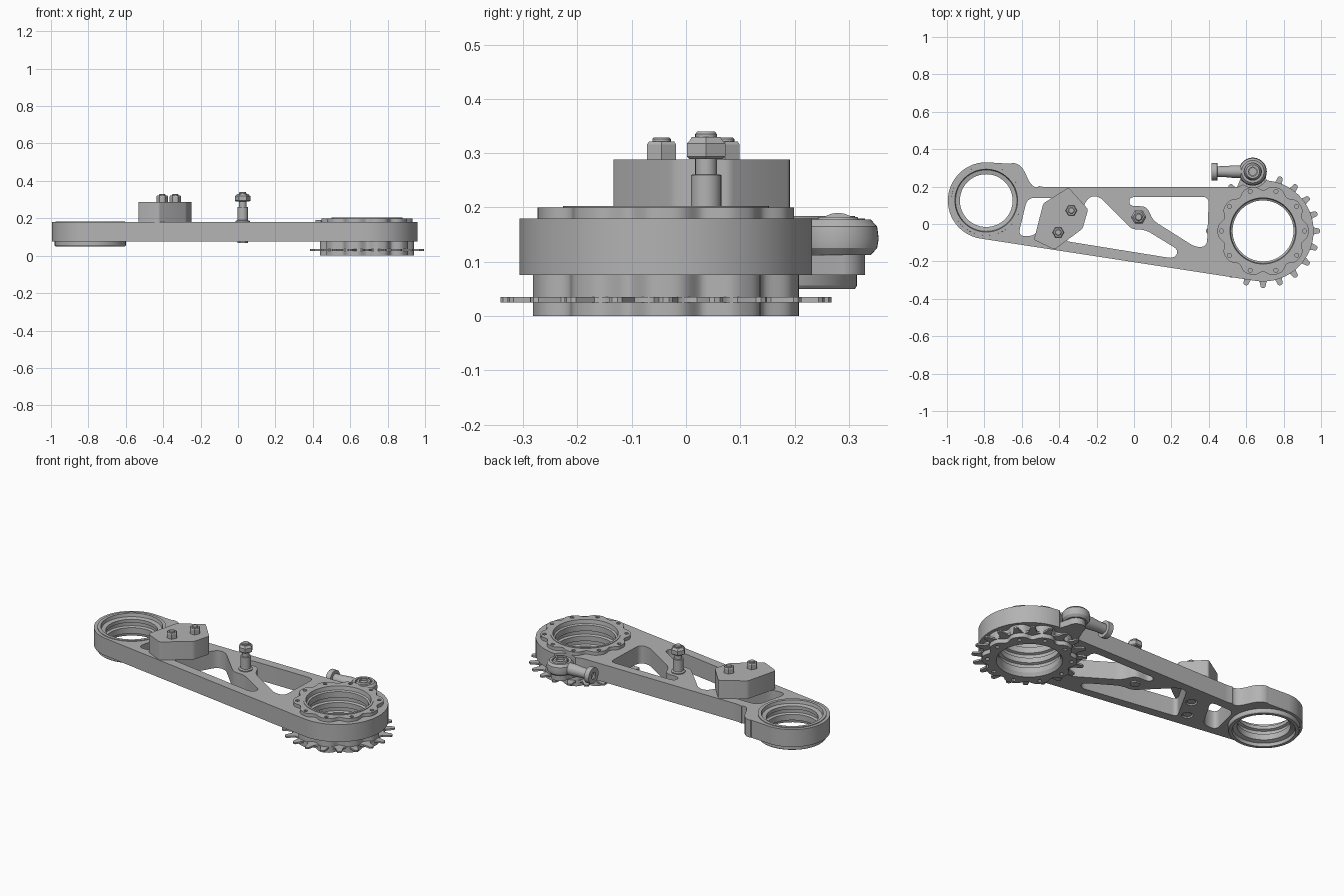
import bpy
import math
from mathutils import Vector

old = bpy.data.objects.get("Cube")
if old:
    bpy.data.objects.remove(old, do_unlink=True)

metal = bpy.data.materials.new("grey metal")
metal.use_nodes = True
grey = (0.45, 0.45, 0.45, 1)
metal.diffuse_color = grey
metal.node_tree.nodes["Principled BSDF"].inputs["Base Color"].default_value = grey

REAR = Vector((-0.79, 0.125))     # small bearing end
HUB = Vector((0.69, -0.037))      # sprocket end
EYE = Vector((0.635, 0.28))       # rod end
POST = Vector((0.025, 0.037))
NUTS = [Vector((-0.335, 0.072)), Vector((-0.405, -0.045))]


def finish(obj):
    bpy.ops.object.select_all(action='DESELECT')
    obj.select_set(True)
    bpy.context.view_layer.objects.active = obj
    if obj.type == 'CURVE':
        bpy.ops.object.convert(target='MESH')
        obj = bpy.context.object
    obj.data.materials.clear()
    obj.data.materials.append(metal)
    bpy.ops.object.shade_smooth_by_angle(angle=math.radians(30))
    return obj


def polar(c, r, deg):
    a = math.radians(deg)
    return Vector((c[0] + r * math.cos(a), c[1] + r * math.sin(a)))


def arc(c, r, a0, a1, n=48):
    return [polar(c, r, a0 + (a1 - a0) * i / n) for i in range(n + 1)]


def circle(c, r, n=48):
    return arc(c, r, 0, 360, n)[:-1]


def rounded(points, radius, n=5):
    """Polygon with its corners replaced by short curves."""
    pts = [Vector(p) for p in points]
    out = []
    for i, p in enumerate(pts):
        a, b = pts[i - 1] - p, pts[(i + 1) % len(pts)] - p
        s = p + a.normalized() * min(radius, a.length * 0.48)
        e = p + b.normalized() * min(radius, b.length * 0.48)
        for k in range(n + 1):
            t = k / n
            out.append(s * (1 - t) ** 2 + p * 2 * t * (1 - t) + e * t * t)
    return out


def slab(name, loops, z0, z1):
    """Flat plate: the first loop is the outline, the others are holes."""
    cu = bpy.data.curves.new(name, 'CURVE')
    cu.dimensions = '2D'
    cu.fill_mode = 'BOTH'
    cu.extrude = (z1 - z0) / 2
    for loop in loops:
        sp = cu.splines.new('POLY')
        sp.points.add(len(loop) - 1)
        for q, p in zip(sp.points, loop):
            q.co = (p[0], p[1], 0, 1)
        sp.use_cyclic_u = True
    obj = bpy.data.objects.new(name, cu)
    obj.location.z = (z0 + z1) / 2
    bpy.context.collection.objects.link(obj)
    return finish(obj)


def lathe(name, profile, centre, n=48, ring=False, z=0.0, rot=(0, 0, 0)):
    """Turn a (radius, height) profile; ring closes it around an open bore."""
    m = len(profile)
    verts = [(r * math.cos(2 * math.pi * i / n), r * math.sin(2 * math.pi * i / n), h)
             for i in range(n) for r, h in profile]
    faces = [(i * m + j, (i + 1) % n * m + j, (i + 1) % n * m + (j + 1) % m, i * m + (j + 1) % m)
             for i in range(n) for j in range(m if ring else m - 1)]
    if not ring:
        faces += [[i * m for i in reversed(range(n))], [i * m + m - 1 for i in range(n)]]
    me = bpy.data.meshes.new(name)
    me.from_pydata(verts, [], faces)
    obj = bpy.data.objects.new(name, me)
    obj.location = (centre[0], centre[1], z)
    obj.rotation_euler = rot
    bpy.context.collection.objects.link(obj)
    return finish(obj)


def scallop(c, r, depth, count, n=200):
    return [polar(c, r - depth * (0.5 - 0.5 * math.cos(math.radians(360 * i / n * count))) ** 2,
                  360 * i / n) for i in range(n)]


# Arm plate outline, with a round bite clearing the rod end
top_edge = [Vector((-0.48 + i * 0.02, 0.197)) for i in range(52)]
outline = (arc(REAR, 0.205, 261.3, 90)
           + rounded([(-0.68, 0.33), (-0.60, 0.32), (-0.55, 0.197), (-0.49, 0.197)], 0.07)[3:-3]
           + top_edge + arc(HUB, 0.27, 119, -98.7, 80))
outline = [EYE + (p - EYE).normalized() * 0.085 if (p - EYE).length < 0.085 else p
           for p in outline]
window_left = rounded([(-0.62, -0.065), (-0.53, -0.065), (-0.41, 0.14), (-0.57, 0.14)], 0.04)
window_mid = rounded([(-0.375, -0.09), (-0.24, 0.148), (-0.185, 0.148), (-0.05, 0.01),
                      (-0.01, -0.03), (0.06, -0.03), (0.24, -0.14), (0.215, -0.185)], 0.035)
window_right = rounded([(-0.025, 0.145), (0.40, 0.145), (0.39, -0.12), (0.33, -0.125),
                        (0.10, 0.02), (0.07, 0.095), (-0.025, 0.095)], 0.035)
slab("arm_plate", [outline, window_left, window_mid, window_right,
                   circle(REAR, 0.184), circle(HUB, 0.184)]
     + [circle(p, 0.03, 24) for p in NUTS], 0.076, 0.18)

# Small bearing at the rear end
lathe("rear_bearing", [(0.186, 0.05), (0.19, 0.056), (0.19, 0.08), (0.186, 0.184),
                       (0.168, 0.184), (0.164, 0.165), (0.141, 0.16), (0.141, 0.14),
                       (0.155, 0.135), (0.155, 0.115), (0.141, 0.11), (0.141, 0.075),
                       (0.164, 0.068), (0.168, 0.05)], REAR, 64, True)

# Hub: bearing sleeve, top flange, lower carrier and sprocket
lathe("hub_sleeve", [(0.19, 0), (0.19, 0.203), (0.177, 0.203), (0.173, 0.18), (0.163, 0.175),
                     (0.163, 0.14), (0.177, 0.135), (0.177, 0.115), (0.163, 0.11),
                     (0.163, 0.08), (0.177, 0.075), (0.177, 0.055), (0.163, 0.05),
                     (0.163, 0.02), (0.175, 0)], HUB, 64, True)
bolt_holes = [circle(polar(HUB, 0.222, 36 * i), 0.011, 12) for i in range(10)]
slab("hub_flange", [scallop(HUB, 0.243, 0.025, 10), circle(HUB, 0.188)] + bolt_holes, 0.18, 0.2)
slab("sprocket_carrier", [scallop(HUB, 0.252, 0.03, 10), circle(HUB, 0.188)] + bolt_holes,
     0, 0.076)
teeth = []
for i in range(20):
    for r, d in ((0.25, -7.5), (0.256, -5), (0.28, -3.4), (0.3, -2.4), (0.305, -1),
                 (0.305, 1), (0.3, 2.4), (0.28, 3.4), (0.256, 5), (0.25, 7.5)):
        teeth.append(polar(HUB, r, 18 * i + d))
slab("sprocket", [teeth, circle(HUB, 0.2)], 0.025, 0.035)

# Clamp block with its two bolts
block = [(-0.35, 0.195), (-0.245, 0.078), (-0.275, -0.025), (-0.425, -0.137),
         (-0.535, -0.085), (-0.485, 0.11)]
slab("clamp_block", [rounded(block, 0.012, 3)], 0.18, 0.288)
for i, p in enumerate(NUTS):
    lathe(f"clamp_nut_{i + 1}", [(0.031, 0.288), (0.031, 0.316), (0.027, 0.321)], p, 6)
    lathe(f"clamp_bolt_{i + 1}", [(0.017, 0.09), (0.017, 0.326), (0.014, 0.329)], p, 20)
    lathe(f"clamp_bolt_head_{i + 1}", [(0.026, 0.08), (0.026, 0.1)], p, 6)

# Upright post with nut
lathe("post", [(0.038, 0.17), (0.038, 0.186), (0.028, 0.19), (0.028, 0.26), (0.02, 0.261),
               (0.02, 0.335), (0.016, 0.34)], POST, 28)
lathe("post_nut", [(0.035, 0.289), (0.041, 0.294), (0.041, 0.318), (0.035, 0.323),
                   (0.03, 0.33)], POST, 6)
lathe("post_bolt_head", [(0.028, 0.068), (0.028, 0.08)], POST, 6)

# Rod end on a lug beside the hub
lug = arc(EYE, 0.05, 180, 0, 20) + [Vector((0.72, 0.17)), Vector((0.54, 0.17))]
slab("rod_end_lug", [lug], 0.076, 0.112)
lathe("rod_end_eye", [(0.06, 0.112), (0.072, 0.125), (0.075, 0.143), (0.072, 0.165),
                      (0.06, 0.178), (0.046, 0.178), (0.046, 0.112)], EYE, 40, True)
lathe("rod_end_ball", [(0.036, 0.11), (0.047, 0.13), (0.049, 0.145), (0.047, 0.16),
                       (0.036, 0.182), (0.024, 0.182), (0.024, 0.11)], EYE, 32, True)
lathe("rod_end_bolt", [(0.022, 0.1), (0.022, 0.172)], EYE, 20)
along_x = (0, math.pi / 2, 0)
lathe("rod_end_shank", [(0.028, 0), (0.03, 0.06), (0.034, 0.1), (0.034, 0.14)],
      (0.435, EYE.y), 28, z=0.143, rot=along_x)
lathe("rod_end_collar", [(0.047, 0), (0.047, 0.03), (0.029, 0.032), (0.029, 0.012),
                         (0.02, 0.0)], (0.415, EYE.y), 28, True, z=0.143, rot=along_x)
